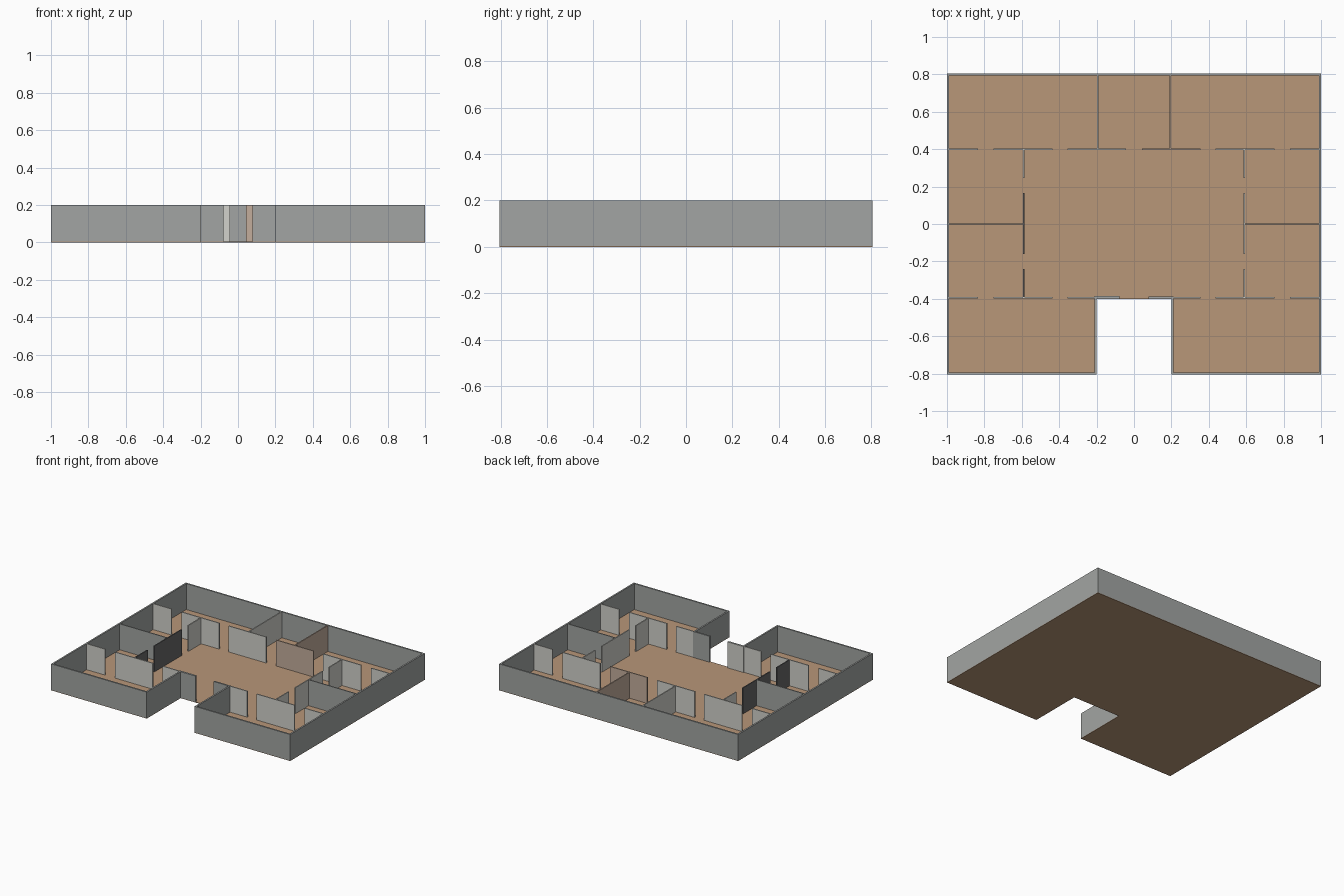
import bpy
import bmesh
from mathutils import Vector

cube = bpy.data.objects.get("Cube")
if cube:
    bpy.data.objects.remove(cube, do_unlink=True)

HEIGHT = 0.2     # top of every wall
BASE = 0.004     # floor thickness
THIN = 0.008     # partition thickness
THICK = 0.012    # outer wall thickness


def srgb(*rgb):
    return tuple((c / 255 / 12.92) if c < 11 else ((c / 255 + 0.055) / 1.055) ** 2.4
                 for c in rgb) + (1.0,)


def material(name, colour):
    mat = bpy.data.materials.new(name)
    mat.use_nodes = True
    mat.diffuse_color = colour
    bsdf = mat.node_tree.nodes["Principled BSDF"]
    bsdf.inputs["Base Color"].default_value = colour
    bsdf.inputs["Roughness"].default_value = 0.8
    return mat


GREY = material("wall grey", srgb(162, 165, 163))
PALE = material("pale plaster", srgb(210, 210, 204))
PEACH = material("peach plaster", srgb(196, 174, 156))
DARK = material("charcoal plaster", srgb(103, 103, 104))
WOOD = material("wood floor", srgb(184, 151, 121))


def finish(name, bm, mat):
    bmesh.ops.recalc_face_normals(bm, faces=bm.faces)
    mesh = bpy.data.meshes.new(name)
    bm.to_mesh(mesh)
    bm.free()
    mesh.materials.append(mat)
    obj = bpy.data.objects.new(name, mesh)
    bpy.context.collection.objects.link(obj)
    return obj


def prism(name, outline, z0, z1, mat):
    """Extrude a closed outline of (x, y) points from z0 to z1."""
    bm = bmesh.new()
    face = bm.faces.new([bm.verts.new((p[0], p[1], z0)) for p in outline])
    ret = bmesh.ops.extrude_face_region(bm, geom=[face])
    verts = [v for v in ret["geom"] if isinstance(v, bmesh.types.BMVert)]
    bmesh.ops.translate(bm, verts=verts, vec=(0, 0, z1 - z0))
    return finish(name, bm, mat)


def wall(name, x0, x1, y0, y1, mat):
    prism(name, [(x0, y0), (x1, y0), (x1, y1), (x0, y1)], BASE, HEIGHT, mat)


def wall_along_x(name, x0, x1, y, mat):
    wall(name, x0, x1, y - THIN / 2, y + THIN / 2, mat)


def wall_along_y(name, x, y0, y1, mat):
    wall(name, x - THIN / 2, x + THIN / 2, y0, y1, mat)


def offset_path(path, dist):
    """Offset a right-angled path towards its left side."""
    points = [Vector(p) for p in path]
    normals = []
    for a, b in zip(points, points[1:]):
        d = (b - a).normalized()
        normals.append(Vector((-d.y, d.x)))
    result = []
    for i, p in enumerate(points):
        shift = Vector((0, 0))
        if i > 0:
            shift += normals[i - 1]
        if i < len(normals):
            shift += normals[i]
        result.append(p + shift * dist)
    return result


# Outer footprint, running counter-clockwise from one door jamb to the other
W, D = 1.0, 0.805      # half width and half depth
NOTCH, PORCH, DOOR = 0.2, -0.4, 0.077
half = [(DOOR, PORCH), (NOTCH, PORCH), (NOTCH, -D), (W, -D), (W, D)]
path = half + [(-x, y) for x, y in reversed(half)]
# the walk starts at the right jamb and keeps the interior on its left
prism("outer_wall", path + offset_path(path, THICK)[::-1], BASE, HEIGHT, GREY)
prism("floor", path, 0, BASE, WOOD)

# Partitions between the hall and the front and back rooms
IN = W - THICK
for side, s in (("left", 1), ("right", -1)):
    for row, y in (("back", 0.4), ("front", -0.394)):
        spans = [("end", 0.835, IN), ("middle", 0.435, 0.75)]
        if row == "front":
            spans.append(("inner", NOTCH + THICK, 0.355))
        else:
            spans.append(("inner", 0.042, 0.355))
        for part, a, b in spans:
            mat = PEACH if (row, side, part) == ("back", "left", "inner") else PALE
            x0, x1 = sorted((a * s, b * s))
            wall_along_x(f"{row}_partition_{side}_{part}", x0, x1, y, mat)

    # Partitions between the hall and the side rooms
    dark = DARK if side == "right" else PALE
    for part, y0, y1, mat in (("back", 0.245, 0.396, PALE),
                              ("middle", -0.16, 0.165, dark),
                              ("front", -0.39, -0.24, dark)):
        wall_along_y(f"side_partition_{side}_{part}", 0.59 * s, y0, y1, mat)

    # Divider between the two side rooms
    x0, x1 = sorted((0.594 * s, IN * s))
    wall_along_x(f"side_room_divider_{side}", x0, x1, 0, GREY)

    # Divider between the back rooms
    wall_along_y(f"back_room_divider_{side}", 0.193 * s, 0.404, D - THICK,
                 PEACH if side == "left" else PALE)

# Pale lining on the inside of one entrance wall
wall("entrance_lining", -NOTCH - THICK, -DOOR, PORCH + THICK, PORCH + THICK + 0.003, PALE)
